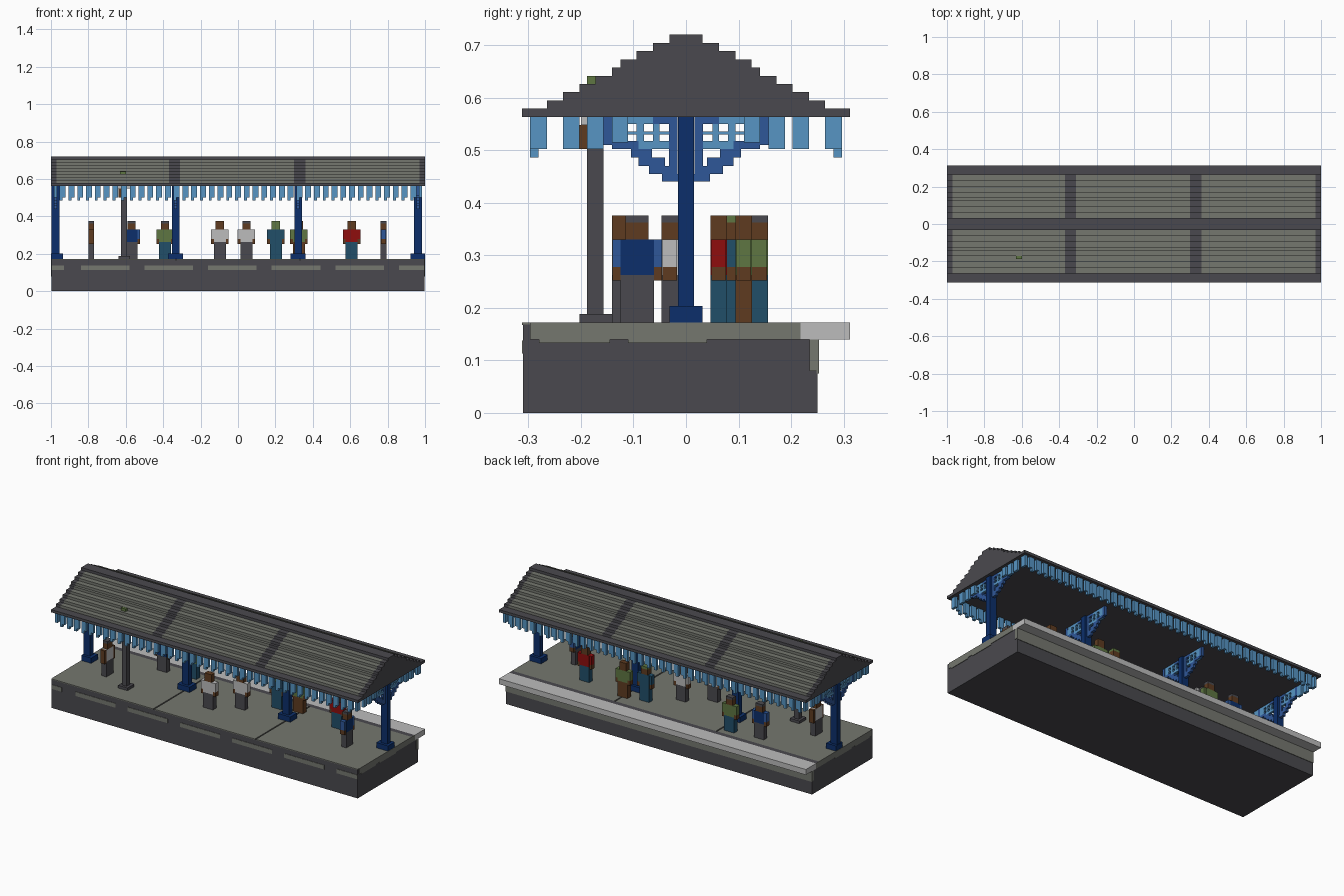
import bpy, bmesh
from mathutils import Matrix, Vector

cube = bpy.data.objects.get("Cube")
if cube:
    bpy.data.objects.remove(cube, do_unlink=True)

V = 0.015625  # block grid size


def lin(h):
    out = []
    for i in (0, 2, 4):
        c = int(h[i:i + 2], 16) / 255
        out.append(c / 12.92 if c <= 0.04045 else ((c + 0.055) / 1.055) ** 2.4)
    return (*out, 1.0)


def make_mat(name, h):
    m = bpy.data.materials.new(name)
    m.use_nodes = True
    m.diffuse_color = lin(h)
    m.node_tree.nodes["Principled BSDF"].inputs["Base Color"].default_value = lin(h)
    return m


COLOURS = {"dark_grey": "4a494e", "stone_grey": "75776f", "white": "bcbcbc",
           "navy": "0c2f6b", "mid_blue": "2f5798", "light_blue": "5795c4",
           "red": "8e0d0d", "brown": "5e3b20", "green": "5e7642", "teal": "214e69"}
MATS = {k: make_mat(k, h) for k, h in COLOURS.items()}


def part(name, groups):
    """One object from boxes (x0, x1, y0, y1, z0, z1), grouped by colour."""
    bm = bmesh.new()
    me = bpy.data.meshes.new(name)
    for i, (col, boxes) in enumerate(groups.items()):
        me.materials.append(MATS[col])
        for x0, x1, y0, y1, z0, z1 in boxes:
            mid = Vector((x0 + x1, y0 + y1, z0 + z1)) / 2
            size = Matrix.Diagonal((x1 - x0, y1 - y0, z1 - z0, 1))
            r = bmesh.ops.create_cube(bm, size=1, matrix=Matrix.Translation(mid) @ size)
            for f in {f for v in r["verts"] for f in v.link_faces}:
                f.material_index = i
    bm.to_mesh(me)
    bm.free()
    ob = bpy.data.objects.new(name, me)
    bpy.context.collection.objects.link(ob)
    return ob


# Platform body, paving and edge
TOP = 0.172
part("platform_body", {"dark_grey": [(-0.997, 0.997, -0.31, 0.25, 0, 0.168)]})
panels = [(-0.997, -0.335), (-0.328, 0.328), (0.335, 0.997)]
part("platform_paving", {
    "stone_grey": [(a, b, -0.312, 0.19, 0.167, TOP) for a, b in panels],
    "dark_grey": [(-0.997, 0.997, 0.19, 0.218, 0.167, TOP)]})
ends = []
for x0, x1 in ((-1, -0.996), (0.996, 1)):
    ends += [(x0, x1, -0.297, 0.218, 0.14, TOP), (x0, x1, -0.28, -0.145, 0.133, 0.14),
             (x0, x1, -0.11, 0.04, 0.133, 0.14), (x0, x1, 0.235, 0.25, 0.08, 0.14)]
part("platform_end_bands", {"stone_grey": ends})
part("platform_edge_lip", {"white": [(-1, 1, 0.218, 0.3125, 0.14, TOP)]})
part("platform_back_band", {"stone_grey": [(-0.998, 0.998, 0.248, 0.253, 0.075, 0.14)]})
dashes = [(-1, -0.93), (-0.84, -0.58), (-0.5, -0.24), (-0.16, 0.1),
          (0.18, 0.44), (0.52, 0.78), (0.86, 1)]
part("platform_front_dashes",
     {"stone_grey": [(max(a, -0.997), min(b, 0.997), -0.3125, -0.308, 0.113, 0.138)
                     for a, b in dashes]})

# Stepped roof: dark eaves, ridge and cross bands, lighter slopes
EAVE = 0.5635
half = [0.3125, 0.265, 0.234, 0.203, 0.172, 0.141, 0.125, 0.094, 0.0625, 0.031]
dark_x = [(-1, -0.97), (-0.37, -0.31), (0.3, 0.36), (0.97, 1)]
light_x = [(-0.97, -0.37), (-0.31, 0.3), (0.36, 0.97)]
roof = {"dark_grey": [], "stone_grey": []}
for i, w in enumerate(half):
    z = EAVE + i * V
    if i in (0, len(half) - 1):
        roof["dark_grey"].append((-1, 1, -w, w, z, z + V))
    else:
        roof["dark_grey"] += [(a, b, -w, w, z, z + V) for a, b in dark_x]
        roof["stone_grey"] += [(a, b, -w, w, z, z + V) for a, b in light_x]
part("stepped_roof", roof)

# Hanging valance teeth along the eaves and across both ends
teeth = []
for s in (-1, 1):
    y0, y1 = sorted((s * 0.281, s * 0.297))
    for k in range(-20, 21):
        x = k * 3 * V
        teeth += [(x - V, x + V, y0, y1, 0.502, EAVE),
                  (x - V, x, y0, y1, 0.486, 0.502)]
part("side_valances", {"light_blue": teeth})
end_teeth = []
for s in (-1, 1):
    x0, x1 = sorted((s * 0.969, s * 0.984))
    for side in (-1, 1):
        for a, b, low in ((0.265, 0.297, 0.502), (0.203, 0.234, 0.502),
                          (0.157, 0.188, 0.502), (0.11, 0.141, 0.515)):
            ya, yb = sorted((side * a, side * b))
            end_teeth.append((x0, x1, ya, yb, low, EAVE))
part("end_valances", {"light_blue": end_teeth})

# Posts with plinths and lattice brackets
post_x = [-0.975, -0.333, 0.322, 0.963]
arc = [(0.0, 0.046, 0.44, 0.455), (0.016, 0.07, 0.455, 0.47), (0.04, 0.09, 0.47, 0.486),
       (0.065, 0.105, 0.486, 0.502), (0.09, 0.141, 0.502, 0.517),
       (0.016, 0.063, 0.55, EAVE), (0.016, 0.032, 0.47, 0.55), (0.141, 0.157, 0.51, EAVE)]
lattice = [(0.032, 0.14, 0.502, 0.517), (0.063, 0.14, 0.55, EAVE), (0.032, 0.12, 0.53, 0.536),
           (0.05, 0.063, 0.517, 0.55), (0.08, 0.094, 0.517, 0.55), (0.11, 0.141, 0.517, 0.55)]


def both_sides(rects, x, t):
    out = []
    for a, b, z0, z1 in rects:
        out += [(x - t, x + t, a, b, z0, z1), (x - t, x + t, -b, -a, z0, z1)]
    return out


for n, x in enumerate(post_x, 1):
    part(f"post_{n}", {"navy": [
        (x - 0.021, x + 0.021, -V, V, TOP, EAVE),
        (max(x - 0.04, -0.999), min(x + 0.04, 0.999), -2 * V, 2 * V, TOP, 0.203)]})
    part(f"bracket_{n}", {"mid_blue": both_sides(arc, x, 0.008),
                          "light_blue": both_sides(lattice, x, 0.007)})

# Lamp post with lantern and a small tuft where it meets the roof
part("lamp_post", {
    "dark_grey": [(-0.625, -0.594, -0.188, -0.157, TOP, EAVE),
                  (-0.64, -0.578, -0.203, -0.141, TOP, 0.188)],
    "white": [(-0.655, -0.578, -0.2, -0.185, 0.548, EAVE)],
    "brown": [(-0.64, -0.594, -0.203, -0.188, 0.502, 0.548)]})
part("roof_tuft", {"green": [(-0.63, -0.6, -0.188, -0.172, 0.625, 0.641)]})


def person(name, x, y, shirt, legs, hair="dark_grey", sleeve=None, hair_side=0, turned=False):
    """Blocky standing figure; turned swaps its width and depth."""
    d = V
    sleeve = sleeve or shirt
    shapes = [(shirt, -0.032, 0.032, -d, d, 0.262, 0.33),
              (legs, -0.032, 0.032, -d, d, TOP, 0.262),
              ("brown", -0.022, 0.022, -d, d, 0.33, 0.362),
              (hair, -0.022, 0.022, -d, d, 0.362, 0.376)]
    if hair_side:
        a, b = sorted((hair_side * d, hair_side * (d + 0.006)))
        shapes.append((hair, -0.022, 0.022, a, b, 0.33, 0.376))
    for s in (-1, 1):
        a, b = sorted((s * 0.032, s * 0.047))
        shapes += [(sleeve, a, b, -d * 0.9, d * 0.9, 0.278, 0.33),
                   ("brown", a, b, -d * 0.9, d * 0.9, 0.252, 0.278)]
    groups = {}
    for c, a, b, p, q, z0, z1 in shapes:
        if turned:
            a, b, p, q = p, q, a, b
        groups.setdefault(c, []).append((x + a, x + b, y + p, y + q, z0, z1))
    part(name, groups)


# Waiting passengers
person("passenger_1", -0.785, -0.093, "white", "dark_grey", turned=True, sleeve="brown")
person("passenger_2", -0.57, 0.12, "navy", "dark_grey", sleeve="mid_blue")
person("passenger_3", -0.39, 0.14, "green", "teal")
person("passenger_4", -0.097, -0.125, "white", "dark_grey", hair="brown")
person("passenger_5", 0.045, -0.031, "white", "dark_grey")
person("passenger_6", 0.202, 0.085, "teal", "teal", hair="green", hair_side=-1)
person("passenger_7", 0.325, 0.11, "green", "brown", hair="brown")
person("passenger_8", 0.608, 0.0625, "red", "teal", hair="brown")
person("passenger_9", 0.778, -0.093, "navy", "dark_grey", turned=True, sleeve="mid_blue")
